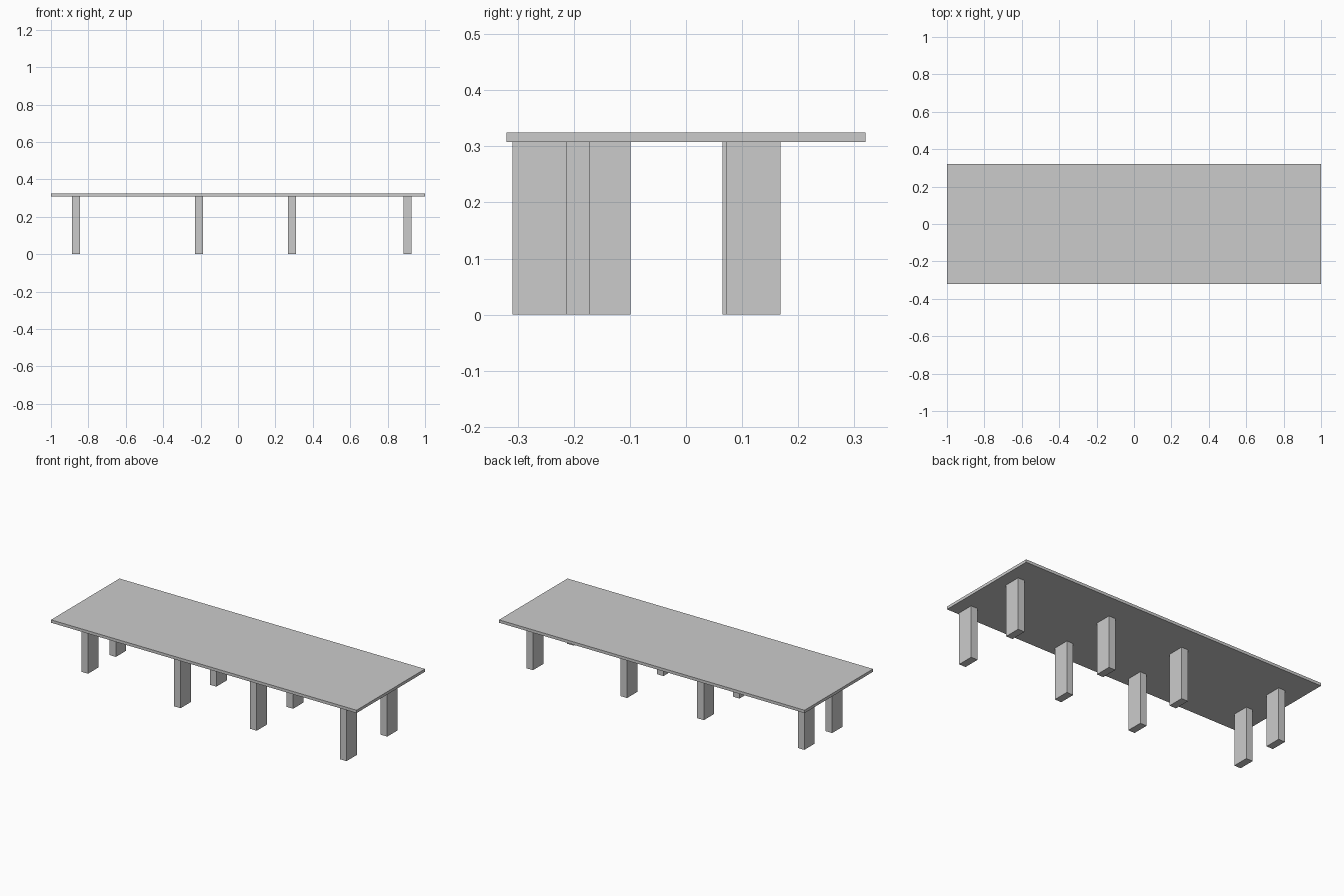
import bpy

if "Cube" in bpy.data.objects:
    bpy.data.objects.remove(bpy.data.objects["Cube"])


def box(name, x, y, z):
    """Box spanning the given (min, max) ranges."""
    bpy.ops.mesh.primitive_cube_add(size=1, location=[sum(r) / 2 for r in (x, y, z)])
    ob = bpy.context.object
    ob.name = name
    ob.scale = [r[1] - r[0] for r in (x, y, z)]
    bpy.ops.object.transform_apply(location=False, rotation=False, scale=True)
    return ob


TOP, UNDER = 0.325, 0.308
LEG_W, LEG_D = 0.043, 0.097

# Long thin table top
box("table_top", (-1, 1), (-0.32, 0.32), (UNDER, TOP))

# Leg pairs: left edge x, front leg's front edge y, back leg's front edge y
pairs = [
    (-0.888, -0.196, 0.065),
    (-0.230, -0.269, 0.065),
    (0.268, -0.269, 0.071),
    (0.884, -0.309, 0.071),
]
for i, (x, y_front, y_back) in enumerate(pairs, 1):
    for side, y in (("front", y_front), ("back", y_back)):
        box(f"{side}_leg_{i}", (x, x + LEG_W), (y, y + LEG_D), (0, UNDER))
